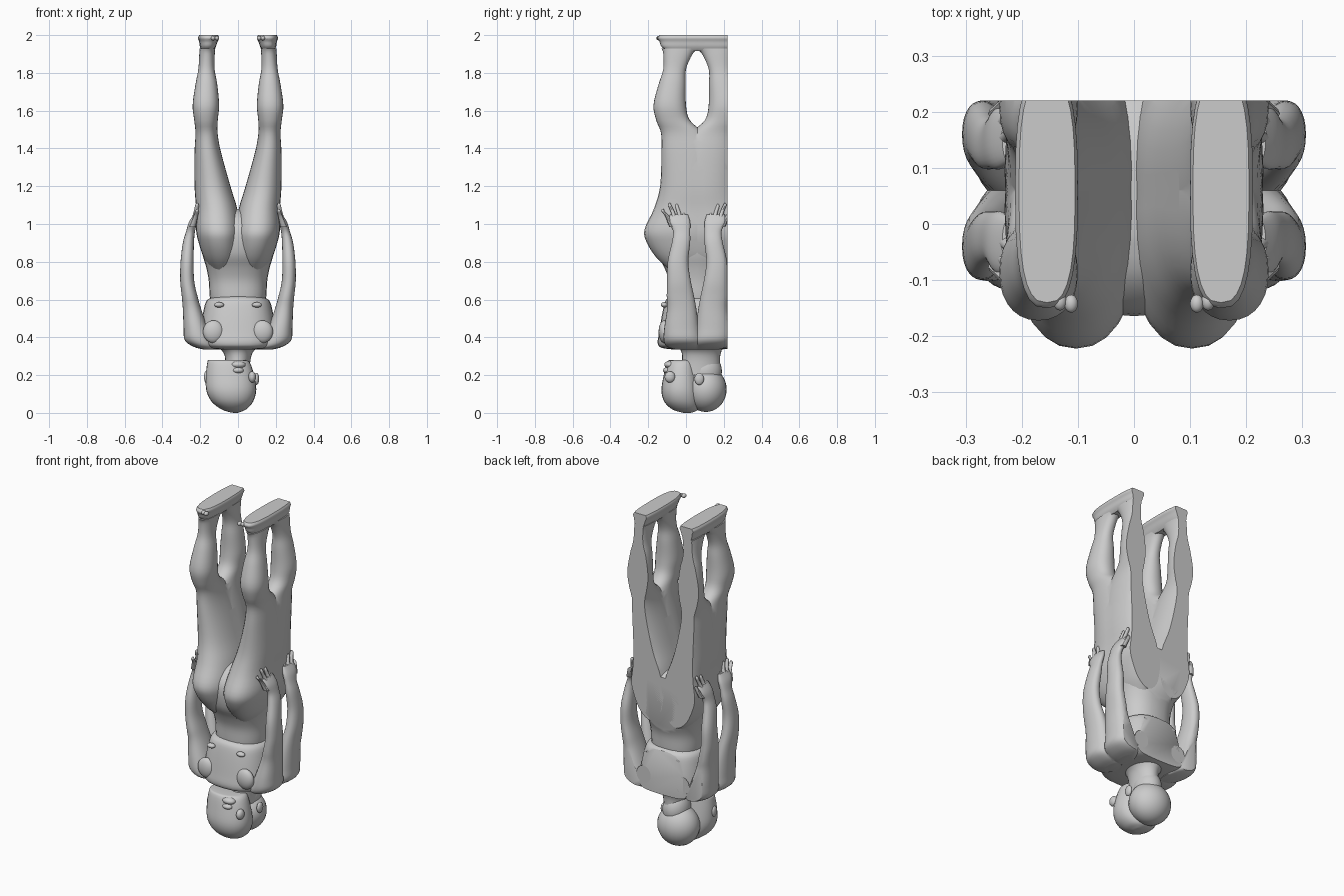
import bpy, bmesh, math
from mathutils import Vector, Matrix

if "Cube" in bpy.data.objects:
    bpy.data.objects.remove(bpy.data.objects["Cube"])

SEAM, CUT = 0.06, 0.22
clay = bpy.data.materials.new("clay_grey")
clay.use_nodes = True
clay.diffuse_color = (0.6, 0.6, 0.6, 1)
clay.node_tree.nodes["Principled BSDF"].inputs["Base Color"].default_value = (0.6, 0.6, 0.6, 1)


def spline(keys, steps):
    """Smoothly interpolate rows of ring values."""
    out = []
    for i in range(len(keys) - 1):
        a, b, c, d = (keys[min(max(i + k, 0), len(keys) - 1)] for k in (-1, 0, 1, 2))
        for s in range(steps):
            t = s / steps
            out.append([q + t * (r - p) / 2 + t * t * (p - 2.5 * q + 2 * r - w / 2)
                        + t ** 3 * (1.5 * (q - r) + (w - p) / 2)
                        for p, q, r, w in zip(a, b, c, d)])
    return out + [list(keys[-1])]


def loft(bm, keys, power=2.0, sides=28, steps=4):
    """Skin rings given as (z, x min, x max, y min, y max)."""
    rings = []
    for z, x0, x1, y0, y1 in spline(keys, steps):
        ring = []
        for k in range(sides):
            a = math.tau * k / sides
            c, s = math.cos(a), math.sin(a)
            u = math.copysign(abs(c) ** (2 / power), c)
            v = math.copysign(abs(s) ** (2 / power), s)
            ring.append(bm.verts.new(((x0 + x1 + u * (x1 - x0)) / 2,
                                      (y0 + y1 + v * (y1 - y0)) / 2, z)))
        rings.append(ring)
    for a, b in zip(rings, rings[1:]):
        for k in range(sides):
            n = (k + 1) % sides
            bm.faces.new((a[k], a[n], b[n], b[k]))
    bm.faces.new(rings[0][::-1])
    bm.faces.new(rings[-1])


def blob(bm, centre, size):
    m = Matrix.Translation(centre) @ Matrix.Diagonal((*size, 1))
    bmesh.ops.create_uvsphere(bm, u_segments=28, v_segments=18, radius=1, matrix=m)


def slice_at(bm, y):
    return bmesh.ops.bisect_plane(bm, geom=bm.verts[:] + bm.edges[:] + bm.faces[:],
                                  plane_co=(0, y, 0), plane_no=(0, 1, 0), clear_outer=True)


def finish(bm, name, doubled=True, flip=False):
    if flip:
        bmesh.ops.scale(bm, vec=(-1, 1, 1), verts=bm.verts)
    if doubled:
        # Reflect the near half through the seam, then slice the far side flat
        slice_at(bm, SEAM)
        copy = bmesh.ops.duplicate(bm, geom=bm.verts[:] + bm.edges[:] + bm.faces[:])["geom"]
        for v in copy:
            if isinstance(v, bmesh.types.BMVert):
                v.co.y = 2 * SEAM - v.co.y
        bmesh.ops.remove_doubles(bm, verts=bm.verts, dist=0.0002)
        slice_at(bm, CUT)
        edges = [e for e in bm.edges if e.is_boundary
                 and all(abs(v.co.y - CUT) < 0.0005 for v in e.verts)]
        if edges:
            bmesh.ops.holes_fill(bm, edges=edges, sides=0)
    bmesh.ops.recalc_face_normals(bm, faces=bm.faces)
    mesh = bpy.data.meshes.new(name)
    bm.to_mesh(mesh)
    bm.free()
    mesh.materials.append(clay)
    ob = bpy.data.objects.new(name, mesh)
    bpy.context.collection.objects.link(ob)
    bpy.ops.object.select_all(action='DESELECT')
    ob.select_set(True)
    bpy.context.view_layer.objects.active = ob
    bpy.ops.object.shade_smooth_by_angle(angle=math.radians(40))


def body(z, half, front):
    return (z, -half, half, front, 2 * SEAM - front)


# Abdomen and pelvis
bm = bmesh.new()
loft(bm, [body(1.08, .04, -.02), body(1.05, .11, -.1), body(.97, .2, -.16),
          body(.85, .19, -.155), body(.77, .168, -.115), body(.7, .155, -.09),
          body(.62, .15, -.085), body(.55, .14, -.08)], 2.4)
finish(bm, "abdomen")

# Chest with an overhanging rib edge
bm = bmesh.new()
loft(bm, [body(.615, .12, -.085), body(.595, .165, -.108), body(.53, .185, -.125),
          body(.43, .2, -.142), body(.37, .2, -.15), body(.345, .17, -.13),
          body(.335, .1, -.06)], 2.7)
for sx in (-1, 1):
    blob(bm, (sx * .1, -.115, .572), (.026, .018, .014))
    blob(bm, (sx * .13, -.115, .43), (.055, .03, .06))
finish(bm, "chest")

LEG = [(1.93, .12, .203, -.13, .07), (1.9, .123, .205, -.12, .035),
       (1.82, .124, .21, -.12, .0), (1.74, .11, .225, -.145, -.002),
       (1.63, .1, .24, -.172, .0), (1.55, .107, .232, -.158, .02),
       (1.48, .108, .225, -.132, .095), (1.38, .09, .23, -.13, .16),
       (1.2, .04, .23, -.137, .2), (1.08, .004, .222, -.17, .22),
       (.97, -.012, .222, -.22, .22), (.9, -.01, .208, -.207, .22),
       (.82, .0, .18, -.155, .2), (.76, .03, .14, -.09, .15)]
FOOT = [(2.0, .105, .205, -.14, .26), (1.985, .1, .212, -.15, .27),
        (1.965, .108, .206, -.14, .25), (1.94, .117, .202, -.13, .2),
        (1.915, .13, .19, -.1, .09)]
ARM = [(1.05, .21, .235, -.085, .01), (1.01, .215, .26, -.09, .022),
       (.96, .228, .275, -.068, .022), (.9, .233, .292, -.075, .022),
       (.8, .235, .304, -.097, .012), (.7, .232, .306, -.1, .025),
       (.62, .215, .298, -.102, .042), (.55, .195, .292, -.1, .055),
       (.45, .16, .288, -.115, .07), (.385, .13, .282, -.118, .085),
       (.35, .12, .235, -.1, .085), (.335, .12, .18, -.05, .06)]

for side, flip in (("left", False), ("right", True)):
    bm = bmesh.new()
    loft(bm, LEG, 2.2)
    finish(bm, side + "_legs", flip=flip)

    # Broad feet, soles up, with a small row of toes at the end
    bm = bmesh.new()
    loft(bm, FOOT, 2.8)
    for i in range(3):
        blob(bm, (.112 + i * .02, -.142 + i * .004, 1.984), (.012, .016, .012))
    finish(bm, side + "_feet", flip=flip)

    bm = bmesh.new()
    loft(bm, ARM, 2.2)
    finish(bm, side + "_arms", flip=flip)

    # Splayed fingers
    bm = bmesh.new()
    for i in range(4):
        y, tip, top = -.078 + i * .026, -.122 + i * .037, (1.08, 1.11, 1.105, 1.06)[i]
        loft(bm, [(top, .212, .22, tip - .004, tip + .004),
                  (top - .012, .207, .227, tip - .009, tip + .009),
                  ((top + 1) / 2, .213, .237, (y + tip) / 2 - .01, (y + tip) / 2 + .012),
                  (.985, .225, .26, y - .012, y + .014)], sides=10)
    finish(bm, side + "_fingers", flip=flip)

# Neck
bm = bmesh.new()
loft(bm, [(.37, -.14, .14, -.07, .2), (.335, -.09, .09, -.03, .19),
          (.29, -.068, .068, -.02, .18), (.2, -.07, .06, -.03, .18)])
finish(bm, "neck", doubled=False)

# Two joined skulls, with a jaw, ears, nose and lips
bm = bmesh.new()
loft(bm, [(.28, -.155, .02, -.08, .05), (.27, -.162, .06, -.1, .055),
          (.2, -.17, .085, -.118, .065), (.12, -.168, .096, -.13, .075),
          (.06, -.14, .08, -.115, .075), (.02, -.09, .045, -.075, .065),
          (.004, -.045, .01, -.03, .04), (0, -.02, -.005, -.01, .02)], 2.2)
finish(bm, "front_head", doubled=False)
bm = bmesh.new()
blob(bm, (-.025, .105, .125), (.122, .11, .12))
blob(bm, (-.01, .1, .22), (.075, .09, .1))
finish(bm, "rear_head", doubled=False)
bm = bmesh.new()
for centre, size in (((-.168, -.03, .19), (.012, .022, .032)),
                     ((.098, .07, .18), (.014, .025, .032)),
                     ((0, -.1, .225), (.03, .022, .016)),
                     ((.0, -.085, .255), (.04, .03, .02)),
                     ((.075, -.085, .19), (.02, .028, .03))):
    blob(bm, centre, size)
finish(bm, "face_features", doubled=False)
